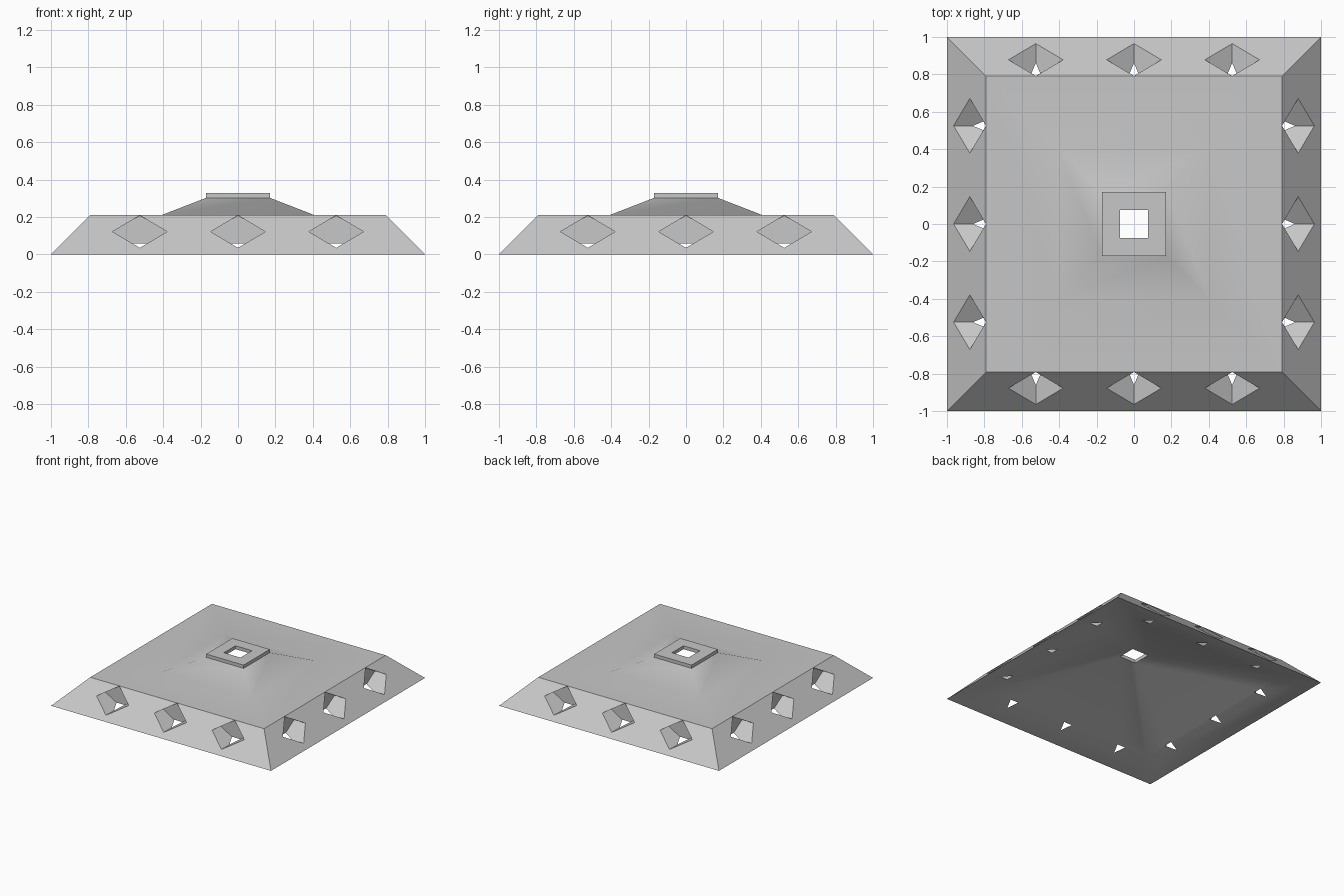
import bpy
import bmesh
import math
from mathutils import Matrix, Vector

cube = bpy.data.objects.get("Cube")
if cube:
    bpy.data.objects.remove(cube, do_unlink=True)

# Single plain material
grey = bpy.data.materials.new("plain_grey")
grey.use_nodes = True
COLOUR = (0.57, 0.57, 0.57, 1)
grey.diffuse_color = COLOUR
grey.node_tree.nodes["Principled BSDF"].inputs["Base Color"].default_value = COLOUR


def make_object(name, bm):
    bmesh.ops.recalc_face_normals(bm, faces=bm.faces[:])
    mesh = bpy.data.meshes.new(name)
    bm.to_mesh(mesh)
    bm.free()
    mesh.materials.append(grey)
    obj = bpy.data.objects.new(name, mesh)
    bpy.context.collection.objects.link(obj)
    return obj


def bridge(bm, ring_a, ring_b):
    n = len(ring_a)
    for i in range(n):
        j = (i + 1) % n
        bm.faces.new((ring_a[i], ring_a[j], ring_b[j], ring_b[i]))


def square_loft(name, profile):
    """Sweep a closed (half width, height) profile around a square."""
    bm = bmesh.new()
    corners = ((1, 1), (-1, 1), (-1, -1), (1, -1))
    rings = [[bm.verts.new((r * x, r * y, z)) for x, y in corners]
             for r, z in profile]
    for k, ring in enumerate(rings):
        bridge(bm, ring, rings[(k + 1) % len(rings)])
    return make_object(name, bm)


# Shell: sloped walls, flat deck, raised mound, collar, shaft, hollow underside
shell = square_loft("vented_shell", [
    (1.0, 0.0), (0.79, 0.21), (0.41, 0.21), (0.17, 0.303), (0.17, 0.33),
    (0.075, 0.33), (0.075, 0.302), (0.78, 0.056)])

# Diamond vent cutters: three along each of the four walls
HALF_W, HALF_H, MID_Z = 0.146, 0.0865, 0.122
INNER, OUTER, SPACING = 0.775, 1.1, 0.525
diamond = ((HALF_W, 0), (0, HALF_H), (-HALF_W, 0), (0, -HALF_H))
bm = bmesh.new()
for side in range(4):
    turn = Matrix.Rotation(side * math.pi / 2, 3, 'Z')
    for step in (-1, 0, 1):
        ends = [[bm.verts.new(turn @ Vector((step * SPACING + dx, -depth, MID_Z + dz)))
                 for dx, dz in diamond] for depth in (INNER, OUTER)]
        bridge(bm, *ends)
        for ring in ends:
            bm.faces.new(ring)
cutters = make_object("vent_cutters", bm)
cutters.hide_render = True

# Cut the vents and smooth the shallow angles
cut = shell.modifiers.new("vents", 'BOOLEAN')
cut.operation = 'DIFFERENCE'
cut.solver = 'EXACT'
cut.object = cutters
bpy.ops.object.select_all(action='DESELECT')
shell.select_set(True)
bpy.context.view_layer.objects.active = shell
bpy.ops.object.modifier_apply(modifier=cut.name)
bpy.data.objects.remove(cutters, do_unlink=True)
bpy.ops.object.shade_smooth_by_angle(angle=math.radians(33))
